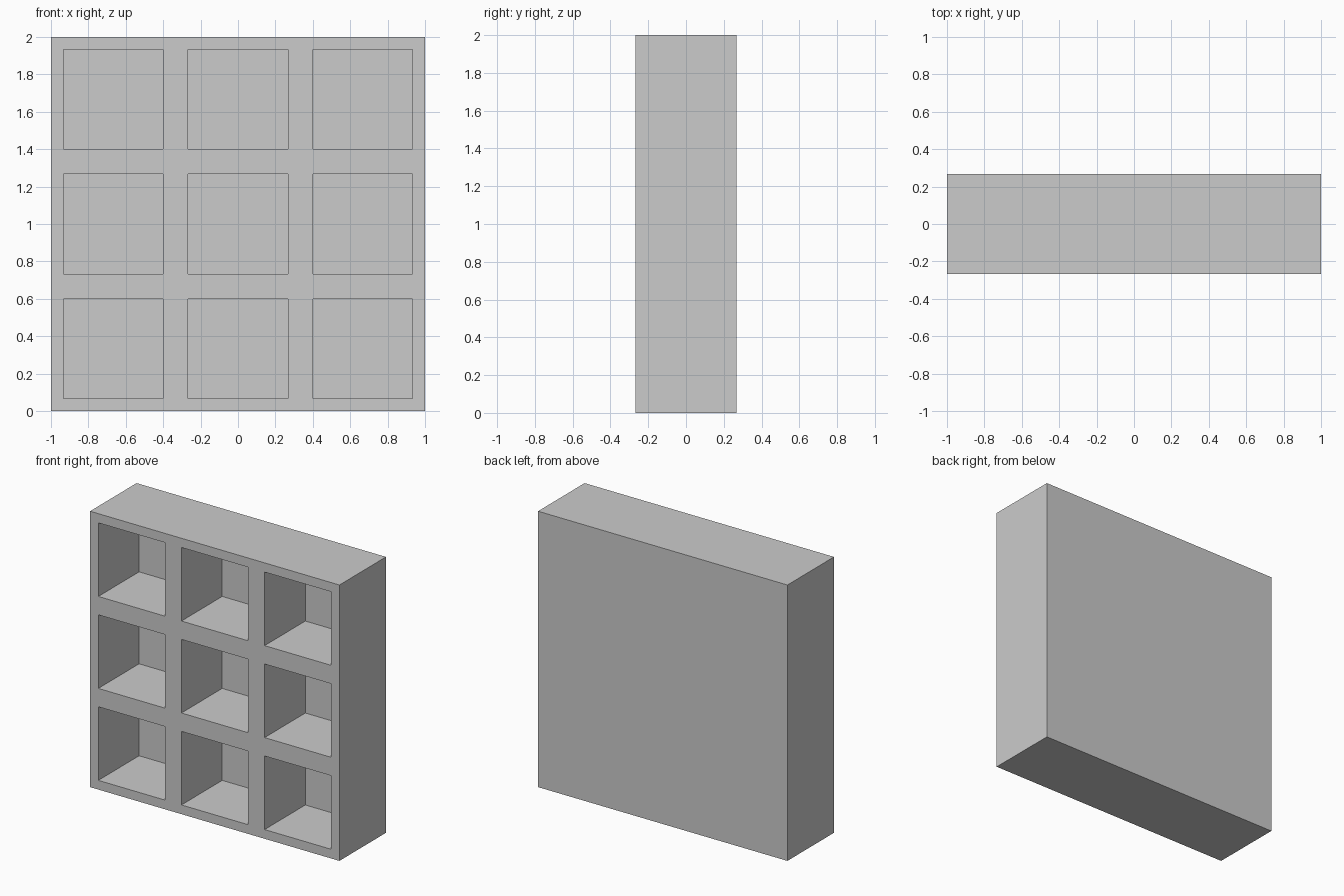
import bpy
import bmesh
from mathutils import Matrix

if "Cube" in bpy.data.objects:
    bpy.data.objects.remove(bpy.data.objects["Cube"])

WIDTH = 2.0
CELLS = 3
WALL = WIDTH / 30            # wall around each cubby and back thickness
DEPTH = 8 * WALL

# Solid block standing on z = 0
bm = bmesh.new()
bmesh.ops.create_cube(bm, size=1, matrix=Matrix.Translation((0, 0, WIDTH / 2))
                      @ Matrix.Diagonal((WIDTH, DEPTH, WIDTH, 1)))

# Slice into a 3 x 3 grid
for i in range(1, CELLS):
    d = i * WIDTH / CELLS
    for co, no in (((d - WIDTH / 2, 0, 0), (1, 0, 0)), ((0, 0, d), (0, 0, 1))):
        bmesh.ops.bisect_plane(bm, geom=bm.verts[:] + bm.edges[:] + bm.faces[:],
                               plane_co=co, plane_no=no)

# Inset every front cell, then push it back to hollow out the cubbies
bm.normal_update()
front = [f for f in bm.faces if f.normal.y < -0.9]
bmesh.ops.inset_individual(bm, faces=front, thickness=WALL, use_even_offset=True)
pushed = bmesh.ops.extrude_discrete_faces(bm, faces=front)["faces"]
bmesh.ops.translate(bm, verts=list({v for f in pushed for v in f.verts}),
                    vec=(0, DEPTH - WALL, 0))
bmesh.ops.recalc_face_normals(bm, faces=bm.faces[:])

mesh = bpy.data.meshes.new("cubby_shelf")
bm.to_mesh(mesh)
bm.free()
bpy.context.collection.objects.link(bpy.data.objects.new("cubby_shelf", mesh))
